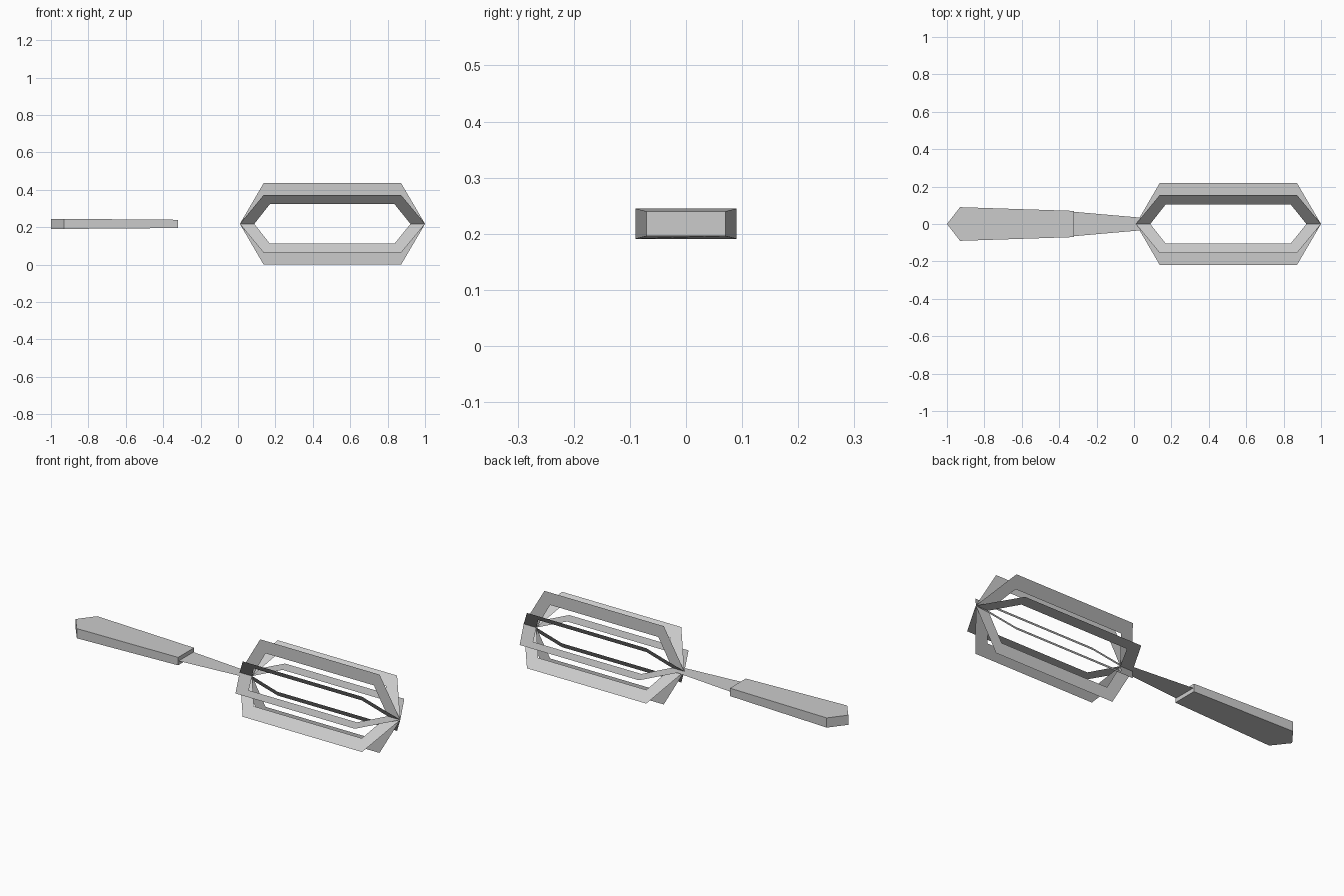
import bpy
import math
from mathutils import Matrix

if "Cube" in bpy.data.objects:
    bpy.data.objects.remove(bpy.data.objects["Cube"])

AXIS_Z = 0.218


def make_object(name, verts, faces):
    mesh = bpy.data.meshes.new(name)
    mesh.from_pydata(verts, [], faces)
    mesh.update()
    obj = bpy.data.objects.new(name, mesh)
    obj.location.z = AXIS_Z
    bpy.context.collection.objects.link(obj)
    return obj


def hexagon(x0, x1, x2, x3, r):
    return [(x0, 0, 0), (x1, 0, r), (x2, 0, r), (x3, 0, 0), (x2, 0, -r), (x1, 0, -r)]


# Head: four flat hexagonal frames crossing on the long axis
outer = hexagon(0.01, 0.137, 0.872, 1.0, 0.218)
inner = hexagon(0.087, 0.17, 0.837, 0.922, 0.149)
ring_faces = [(i, (i + 1) % 6, (i + 1) % 6 + 6, i + 6) for i in range(6)]
for k in range(4):
    frame = make_object(f"head_frame_{k + 1}", outer + inner, ring_faces)
    frame.data.transform(Matrix.Rotation(math.radians(45 * k), 4, 'X'))

# Shaft: paper-thin tapered strip joining grip and head
make_object("shaft",
            [(-0.32, -0.065, 0), (0.035, -0.034, 0), (0.035, 0.034, 0), (-0.32, 0.065, 0)],
            [(0, 1, 2, 3)])

# Grip: tapered solid with a pointed butt
outline = [(-1.0, 0, 0.027), (-0.93, -0.09, 0.027), (-0.32, -0.07, 0.022),
           (-0.32, 0.07, 0.022), (-0.93, 0.09, 0.027)]
n = len(outline)
verts = [(x, y, h) for x, y, h in outline] + [(x, y, -h) for x, y, h in outline]
faces = [tuple(range(n)), tuple(reversed(range(n, 2 * n)))]
faces += [(i, i + n, (i + 1) % n + n, (i + 1) % n) for i in range(n)]
make_object("grip", verts, faces)
